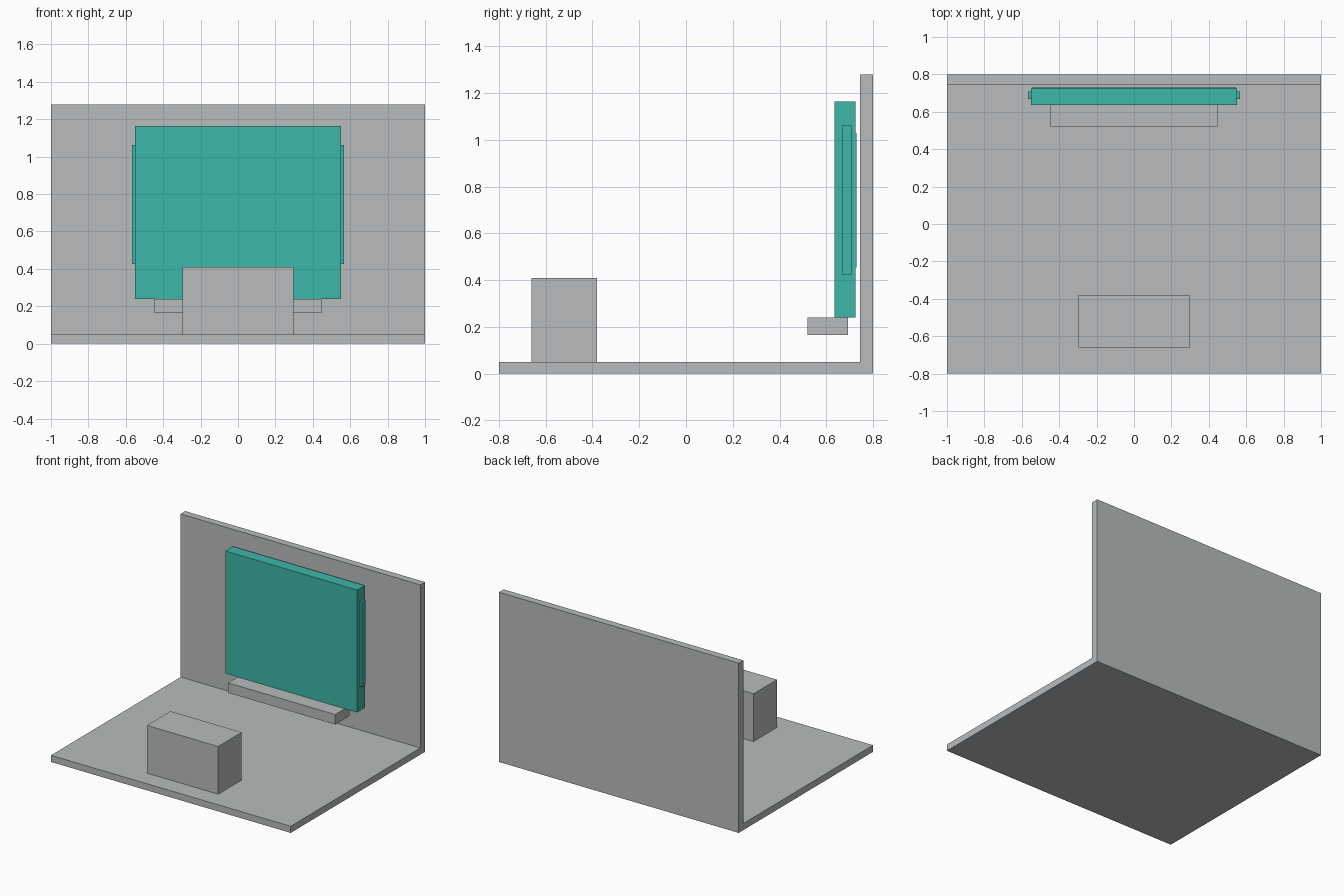
import bpy, bmesh

if "Cube" in bpy.data.objects:
    bpy.data.objects.remove(bpy.data.objects["Cube"])


def material(name, rgb):
    m = bpy.data.materials.new(name)
    m.diffuse_color = (*rgb, 1)
    m.use_nodes = True
    m.node_tree.nodes["Principled BSDF"].inputs["Base Color"].default_value = m.diffuse_color
    return m


grey = material("light grey", (0.48, 0.50, 0.515))
teal = material("teal", (0.047, 0.473, 0.392))


def finish(name, bm, mat):
    bmesh.ops.recalc_face_normals(bm, faces=bm.faces)
    me = bpy.data.meshes.new(name)
    bm.to_mesh(me)
    bm.free()
    me.materials.append(mat)
    ob = bpy.data.objects.new(name, me)
    bpy.context.collection.objects.link(ob)
    return ob


def box(name, x, y, z, mat):
    """Box from (min, max) ranges along each axis."""
    bm = bmesh.new()
    bmesh.ops.create_cube(bm, size=1)
    for v in bm.verts:
        v.co = [r[0] if c < 0 else r[1] for c, r in zip(v.co, (x, y, z))]
    return finish(name, bm, mat)


# Floor and back wall: one L-shaped profile swept along x
profile = [(-0.8, 0), (0.8, 0), (0.8, 1.28), (0.745, 1.28), (0.745, 0.05), (-0.8, 0.05)]
bm = bmesh.new()
face = bm.faces.new([bm.verts.new((-1, y, z)) for y, z in profile])
sweep = bmesh.ops.extrude_face_region(bm, geom=[face], use_keep_orig=True)
new_verts = [g for g in sweep["geom"] if isinstance(g, bmesh.types.BMVert)]
bmesh.ops.translate(bm, verts=new_verts, vec=(2, 0, 0))
finish("floor_and_wall", bm, grey)

# Free-standing block near the front
box("front_block", (-0.297, 0.297), (-0.66, -0.38), (0.05, 0.41), grey)

# Ledge under the panel
box("ledge", (-0.447, 0.447), (0.52, 0.692), (0.165, 0.24), grey)

# Wall panel with thin back plate and side strips
box("panel", (-0.55, 0.55), (0.635, 0.724), (0.24, 1.163), teal)
box("panel_back_plate", (-0.545, 0.545), (0.724, 0.73), (0.455, 1.03), teal)
for side, s in (("left", -1), ("right", 1)):
    box(f"{side}_side_strip", sorted((s * 0.55, s * 0.568)), (0.667, 0.708), (0.425, 1.062), teal)
